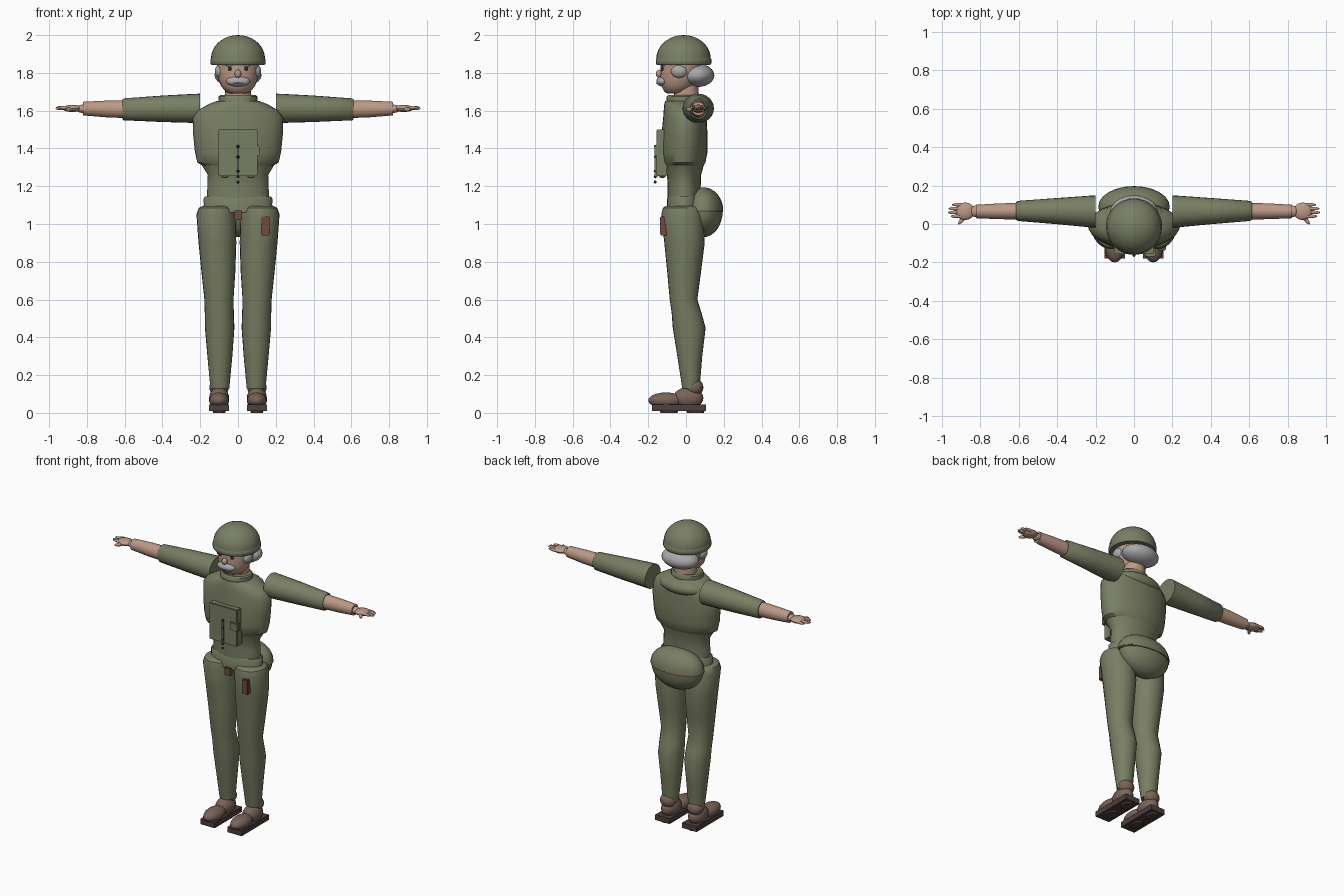
import bpy, bmesh, math
from mathutils import Vector, Matrix


def material(name, rgb):
    m = bpy.data.materials.new(name)
    m.diffuse_color = (*rgb, 1)
    return m


GREEN = material("olive_cloth", (0.19, 0.21, 0.125))
SKIN = material("skin", (0.50, 0.32, 0.24))
BROWN = material("brown_leather", (0.19, 0.125, 0.10))
SOLE = material("dark_sole", (0.075, 0.05, 0.045))
GREY = material("grey_hair", (0.40, 0.40, 0.40))
BELT = material("red_brown", (0.16, 0.07, 0.05))
DARK = material("dark_metal", (0.03, 0.03, 0.03))


def finish(name, bm, mat, angle=40):
    bmesh.ops.recalc_face_normals(bm, faces=bm.faces[:])
    me = bpy.data.meshes.new(name)
    bm.to_mesh(me)
    bm.free()
    me.materials.append(mat)
    ob = bpy.data.objects.new(name, me)
    bpy.context.collection.objects.link(ob)
    bpy.ops.object.select_all(action='DESELECT')
    ob.select_set(True)
    bpy.context.view_layer.objects.active = ob
    bpy.ops.object.shade_smooth_by_angle(angle=math.radians(angle))
    return ob


def loft(name, sections, mat, axis='z', n=24):
    """Elliptical rings (position, centre a, centre b, radius a, radius b) along an axis."""
    bm = bmesh.new()
    rings = []
    for p, ca, cb, ra, rb in sections:
        ring = []
        for i in range(n):
            t = 2 * math.pi * i / n
            a, b = ca + ra * math.cos(t), cb + rb * math.sin(t)
            ring.append(bm.verts.new((a, b, p) if axis == 'z' else (p, a, b)))
        rings.append(ring)
    for r, q in zip(rings, rings[1:]):
        for i in range(n):
            j = (i + 1) % n
            bm.faces.new((r[i], r[j], q[j], q[i]))
    bm.faces.new(rings[0])
    bm.faces.new(rings[-1])
    return finish(name, bm, mat)


def ball(name, centre, radii, mat, seg=20, rot=0):
    bm = bmesh.new()
    bmesh.ops.create_uvsphere(bm, u_segments=seg, v_segments=seg // 2 + 2, radius=1)
    m = Matrix.Translation(centre) @ Matrix.Rotation(rot, 4, 'Z') @ Matrix.Diagonal((*radii, 1))
    bmesh.ops.transform(bm, matrix=m, verts=bm.verts)
    return finish(name, bm, mat)


def box(name, lo, hi, mat, bevel=0.0):
    bm = bmesh.new()
    bmesh.ops.create_cube(bm, size=1)
    lo, hi = Vector(lo), Vector(hi)
    for v in bm.verts:
        v.co = Vector([(lo[k] + hi[k]) / 2 + v.co[k] * (hi[k] - lo[k]) for k in range(3)])
    if bevel:
        bmesh.ops.bevel(bm, geom=bm.edges[:], offset=bevel, segments=2, affect='EDGES')
    return finish(name, bm, mat)


# Helmet: dome, rim band and closed underside
dome = [(1.875 + 0.125 * math.sin(t), 0, -0.013, 0.142 * math.cos(t) + 0.001, 0.143 * math.cos(t) + 0.001)
        for t in [math.pi / 2 * i / 9 for i in range(10)]]
loft("helmet", dome, GREEN, n=32)
loft("helmet_rim", [(1.843, 0, -0.013, 0.141, 0.142), (1.85, 0, -0.013, 0.146, 0.147),
                    (1.872, 0, -0.013, 0.146, 0.147), (1.879, 0, -0.013, 0.141, 0.142)], GREEN, n=32)

# Head, hair and face
loft("head", [(1.69, 0, -0.055, 0.035, 0.04), (1.70, 0, -0.05, 0.065, 0.065), (1.73, 0, -0.04, 0.09, 0.09),
              (1.77, 0, -0.03, 0.105, 0.107), (1.81, 0, -0.022, 0.11, 0.113),
              (1.86, 0, -0.018, 0.112, 0.115)], SKIN)
ball("back_hair", (0, 0.06, 1.787), (0.125, 0.09, 0.062), GREY)
ball("nose", (0, -0.142, 1.795), (0.018, 0.018, 0.022), SKIN, 12)
ball("moustache", (0, -0.125, 1.755), (0.064, 0.032, 0.027), GREY)
ball("mouth", (0, -0.145, 1.745), (0.03, 0.014, 0.005), SKIN, 12)
for s, side in ((1, "left_"), (-1, "right_")):
    ball(side + "sideburn", (s * 0.092, -0.035, 1.808), (0.032, 0.045, 0.038), GREY, 14)
    ball(side + "eye", (s * 0.042, -0.122, 1.822), (0.013, 0.01, 0.011), DARK, 10)
    ball(side + "eyebrow", (s * 0.042, -0.12, 1.842), (0.027, 0.012, 0.008), GREY, 10)

# Neck, collar and torso
loft("neck", [(1.62, 0, 0.005, 0.072, 0.065), (1.76, 0, 0.0, 0.068, 0.065)], SKIN)
loft("collar", [(1.64, 0, -0.015, 0.105, 0.088), (1.675, 0, -0.015, 0.103, 0.087),
                (1.683, 0, -0.015, 0.095, 0.08)], GREEN)
loft("jacket", [(1.30, 0, -0.012, 0.17, 0.098), (1.325, 0, -0.012, 0.215, 0.115),
                (1.38, 0, -0.01, 0.228, 0.124), (1.47, 0, -0.008, 0.237, 0.122),
                (1.56, 0, -0.006, 0.24, 0.115), (1.60, 0, -0.006, 0.215, 0.112),
                (1.635, 0, -0.01, 0.155, 0.105), (1.652, 0, -0.015, 0.11, 0.095)], GREEN, n=32)
loft("waist", [(1.13, 0, -0.01, 0.165, 0.088), (1.20, 0, -0.01, 0.162, 0.088),
               (1.26, 0, -0.01, 0.16, 0.09), (1.325, 0, -0.012, 0.20, 0.11)], GREEN)
loft("waistband", [(1.06, 0, -0.01, 0.18, 0.09), (1.135, 0, -0.01, 0.182, 0.09),
                   (1.145, 0, -0.01, 0.175, 0.084)], GREEN)
ball("back_yoke", (0, 0.04, 1.60), (0.16, 0.085, 0.055), GREEN)

# Seat: upper and lower domes divided by a thin belt line
steps = [math.pi / 2 * i / 8 for i in range(9)]
loft("seat_upper", [(1.072 + 0.122 * math.sin(t), 0, 0.09, 0.185 * math.cos(t) ** 0.8 + 0.001,
                     0.106 * math.cos(t) + 0.001) for t in steps], GREEN)
loft("seat_lower", [(1.068 - 0.138 * math.sin(t), 0, 0.09, 0.178 * math.cos(t) + 0.001,
                     0.103 * math.cos(t) + 0.001) for t in steps], GREEN)
loft("seat_belt", [(1.064, 0, 0.09, 0.184, 0.107), (1.073, 0, 0.09, 0.184, 0.107)], BELT)

# Chest pack with strap, side pouch and feet
box("chest_pack", (-0.104, -0.157, 1.255), (0.104, -0.10, 1.50), GREEN, 0.004)
box("pack_pouch", (0.056, -0.168, 1.36), (0.114, -0.14, 1.415), GREEN, 0.004)
box("pack_strap", (-0.006, -0.166, 1.25), (0.006, -0.15, 1.41), GREEN)
for i, z in enumerate((1.222, 1.25, 1.28, 1.355, 1.41)):
    ball("strap_stud_%d" % i, (0, -0.163, z), (0.008, 0.008, 0.008), DARK, 8)
for s, side in ((1, "left_"), (-1, "right_")):
    ball(side + "pack_foot", (s * 0.07, -0.125, 1.255), (0.022, 0.018, 0.012), GREEN, 10)

# Front buckle and hip holster
box("belt_buckle", (-0.022, -0.118, 1.02), (0.022, -0.085, 1.072), BELT, 0.004)
box("hip_holster", (0.122, -0.137, 0.94), (0.166, -0.09, 1.04), BELT, 0.004)

for s, side in ((1, "left_"), (-1, "right_")):
    # Trouser leg
    leg = [(1.095, .11, -.022, .08, .085), (1.085, .113, -.022, .095, .10), (1.05, .116, -.02, .104, .111),
           (0.9, .109, -.008, .1, .107), (0.75, .104, -.01, .09, .09), (0.6, .101, -.013, .077, .073),
           (0.53, .099, .003, .077, .079), (0.45, .097, .017, .078, .087), (0.3, .096, .02, .066, .066),
           (0.13, .096, .026, .05, .046)]
    loft(side + "trouser_leg", [(z, s * x, y, a, b) for z, x, y, a, b in leg], GREEN)

    # Boot: sole, heel lugs, toe, instep and ankle
    box(side + "sole", (s * 0.1 - 0.053, -0.18, 0.01), (s * 0.1 + 0.053, 0.107, 0.045), SOLE)
    for part, y in (("heel_lug", 0.05), ("toe_lug", -0.09)):
        loft(side + part, [(0, s * 0.1, y, 0.032, 0.045), (0.02, s * 0.1, y, 0.036, 0.05)], SOLE)
    ball(side + "boot_toe", (s * 0.1, -0.105, 0.066), (0.053, 0.095, 0.042), BROWN)
    ball(side + "boot_instep", (s * 0.1, 0.012, 0.078), (0.053, 0.08, 0.058), BROWN)
    ball(side + "boot_ankle", (s * 0.1, 0.045, 0.135), (0.052, 0.047, 0.046), BROWN)

    # Sleeve and forearm
    sleeve = [(.2, .065, 1.612, .083, .078), (.23, .065, 1.612, .082, .077), (.4, .067, 1.61, .068, .07),
              (.605, .068, 1.607, .052, .058), (.612, .068, 1.607, .046, .052)]
    loft(side + "sleeve", [(s * r[0], *r[1:]) for r in sleeve], GREEN, 'x')
    arm = [(.55, .067, 1.607, .044, .048), (.7, .066, 1.609, .041, .044), (.82, .065, 1.611, .035, .036)]
    loft(side + "forearm", [(s * r[0], *r[1:]) for r in arm], SKIN, 'x')

    # Hand: wrist, palm, fingers and thumb
    ball(side + "wrist", (s * 0.825, 0.066, 1.61), (0.03, 0.03, 0.022), SKIN, 12)
    ball(side + "palm", (s * 0.878, 0.066, 1.612), (0.05, 0.046, 0.019), SKIN, 16)
    for i, (y, tip) in enumerate(((0.10, 0.948), (0.08, 0.966), (0.06, 0.97), (0.04, 0.955))):
        ball(side + "finger_%d" % i, (s * (tip - 0.038), y, 1.612 + 0.004 * (i % 2)),
             (0.038, 0.0095, 0.0095), SKIN, 10)
    ball(side + "thumb", (s * 0.893, 0.022, 1.606), (0.032, 0.011, 0.011), SKIN, 10, -s * math.radians(50))
